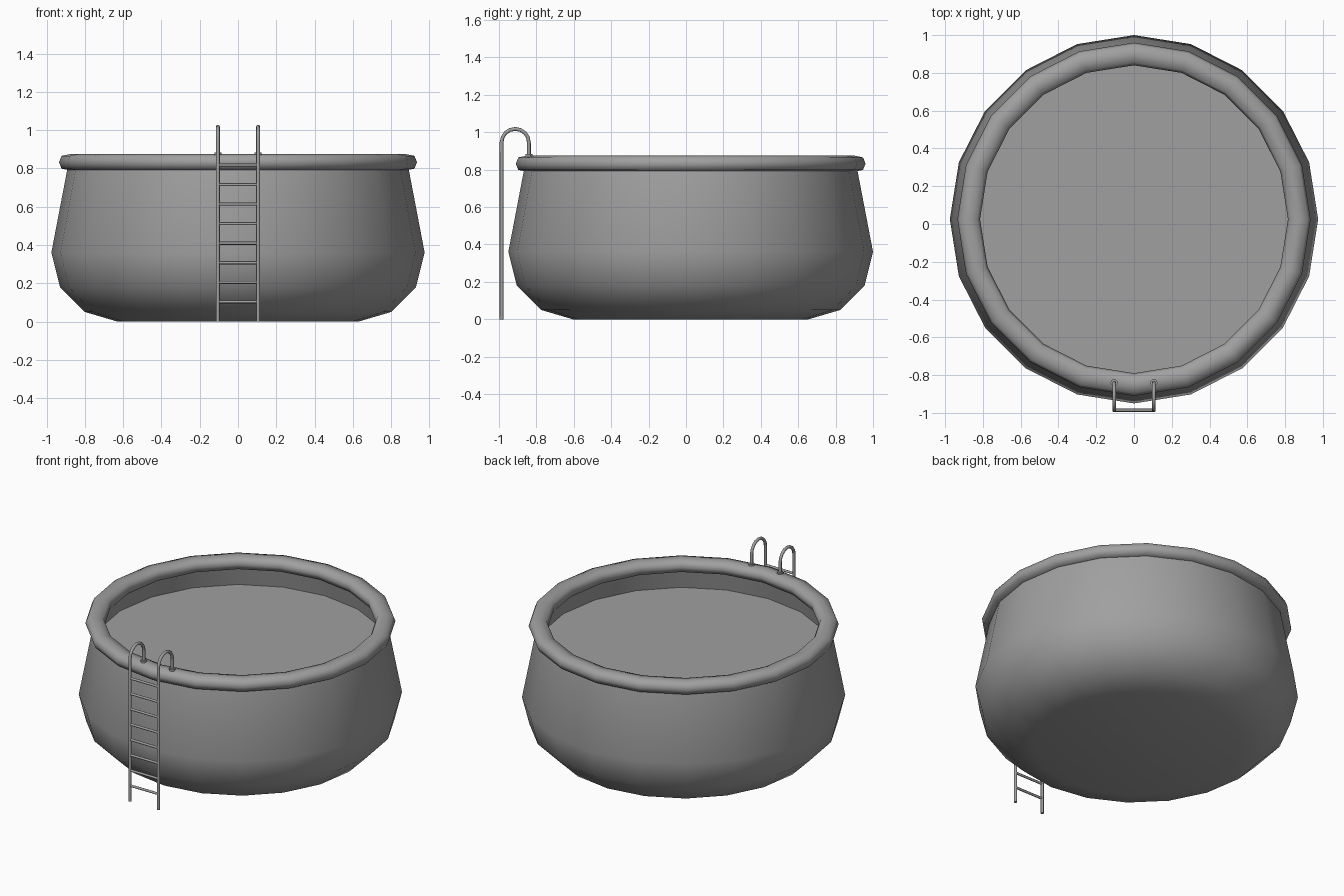
import bpy, bmesh, math
from math import cos, sin, pi, radians

cube = bpy.data.objects.get("Cube")
if cube:
    bpy.data.objects.remove(cube, do_unlink=True)

SIDES = 20
CENTRE_Y = 0.025

grey = bpy.data.materials.new("plain_grey")
grey.use_nodes = True
colour = (0.35, 0.35, 0.35, 1)
grey.diffuse_color = colour
grey.node_tree.nodes["Principled BSDF"].inputs["Base Color"].default_value = colour


def finish(obj, angle=60):
    bpy.ops.object.select_all(action="DESELECT")
    obj.select_set(True)
    bpy.context.view_layer.objects.active = obj
    if obj.type == "CURVE":
        bpy.ops.object.convert(target="MESH")
        obj = bpy.context.object
    obj.data.materials.clear()
    obj.data.materials.append(grey)
    bpy.ops.object.shade_smooth_by_angle(angle=radians(angle))
    return obj


def lathe(name, profile, closed=False, cap_start=False):
    """Revolve (radius, height) points around the pool's axis."""
    bm = bmesh.new()
    rings = [[bm.verts.new((r * cos(2 * pi * i / SIDES), r * sin(2 * pi * i / SIDES), z))
              for i in range(SIDES)] for r, z in profile]
    pairs = list(zip(rings, rings[1:]))
    if closed:
        pairs.append((rings[-1], rings[0]))
    for a, b in pairs:
        for i in range(SIDES):
            j = (i + 1) % SIDES
            bm.faces.new((a[i], a[j], b[j], b[i]))
    if cap_start:
        bm.faces.new(rings[0][::-1])
    mesh = bpy.data.meshes.new(name)
    bm.to_mesh(mesh)
    bm.free()
    obj = bpy.data.objects.new(name, mesh)
    obj.location.y = CENTRE_Y
    bpy.context.collection.objects.link(obj)
    return finish(obj)


def tube(name, points, radius):
    curve = bpy.data.curves.new(name, "CURVE")
    curve.dimensions = "3D"
    curve.bevel_depth = radius
    curve.bevel_resolution = 2
    curve.use_fill_caps = True
    spline = curve.splines.new("POLY")
    spline.points.add(len(points) - 1)
    for p, co in zip(spline.points, points):
        p.co = (*co, 1)
    obj = bpy.data.objects.new(name, curve)
    bpy.context.collection.objects.link(obj)
    return finish(obj)


# Pool shell: floor, bulging outer wall, and thin inner wall
lathe("pool_wall", [(0.63, 0.0), (0.80, 0.05), (0.93, 0.18), (0.975, 0.36),
                    (0.887, 0.82), (0.857, 0.82), (0.945, 0.36)], cap_start=True)

# Inflated rim
rim = []
for k in range(8):
    a = k * pi / 4
    bulge = 1.1 if k % 2 else 1.0
    rim.append((0.875 + 0.06 * bulge * cos(a), 0.832 + 0.043 * bulge * sin(a)))
lathe("inflated_rim", rim, closed=True)

# Water surface
bpy.ops.mesh.primitive_circle_add(vertices=SIDES, radius=0.885, fill_type="NGON",
                                  location=(0, CENTRE_Y, 0.67), rotation=(0, 0, pi / 2))
water = bpy.context.object
water.name = "water"
finish(water)

# Ladder rails with hooked tops, and their feet on the rim
RAIL_X, RAIL_Y, HOOK, HOOK_Z = 0.105, -0.986, 0.073, 0.945
for side, x in (("left", RAIL_X), ("right", -RAIL_X)):
    path = [(x, RAIL_Y, 0)]
    for k in range(9):
        a = pi - k * pi / 8
        path.append((x, RAIL_Y + HOOK + HOOK * cos(a), HOOK_Z + HOOK * sin(a)))
    end_y = RAIL_Y + 2 * HOOK
    path.append((x, end_y, 0.86))
    tube(side + "_ladder_rail", path, 0.01)
    bpy.ops.mesh.primitive_cylinder_add(vertices=12, radius=0.019, depth=0.02,
                                        location=(x, end_y, 0.873))
    foot = bpy.context.object
    foot.name = side + "_rail_foot"
    finish(foot, 40)

# Ladder rungs
for n in range(8):
    z = 0.103 + n * 0.102
    tube(f"ladder_rung_{n + 1}", [(-RAIL_X, RAIL_Y, z), (RAIL_X, RAIL_Y, z)], 0.008)
